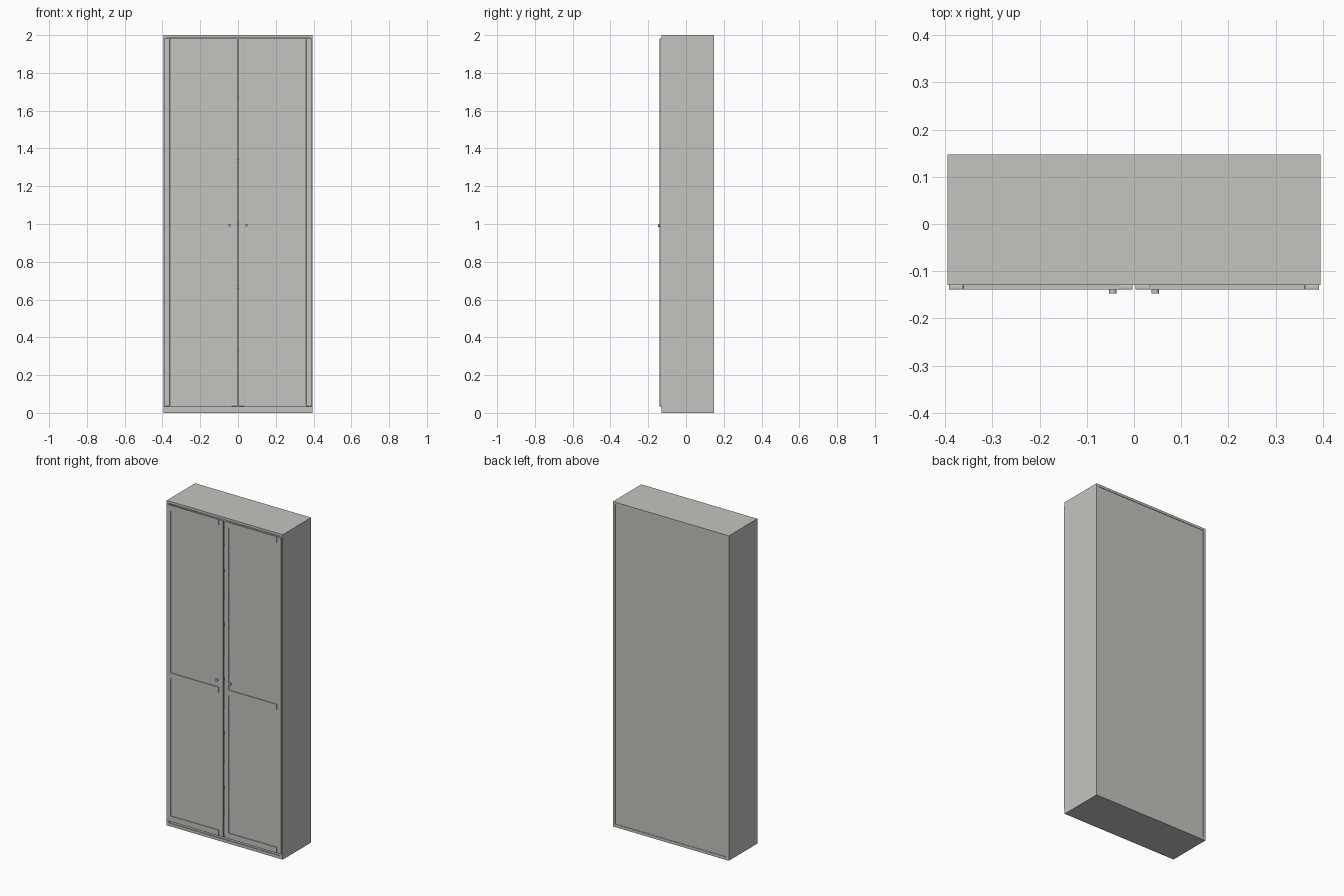
import bpy
from math import pi

cube = bpy.data.objects.get("Cube")
if cube:
    bpy.data.objects.remove(cube)

paint = bpy.data.materials.new("pale grey paint")
paint.use_nodes = True
colour = (0.55, 0.56, 0.52, 1)
paint.diffuse_color = colour
paint.node_tree.nodes["Principled BSDF"].inputs["Base Color"].default_value = colour


def box(name, x, y, z, bevel=0):
    """Box from (min, max) ranges on each axis."""
    ranges = (x, y, z)
    bpy.ops.mesh.primitive_cube_add(size=1, location=[(a + b) / 2 for a, b in ranges])
    ob = bpy.context.object
    ob.name = name
    ob.scale = [b - a for a, b in ranges]
    bpy.ops.object.transform_apply(location=False, rotation=False, scale=True)
    ob.data.materials.append(paint)
    if bevel:
        mod = ob.modifiers.new("soft edge", "BEVEL")
        mod.width = bevel
        mod.segments = 2
    return ob


W = 0.395                     # half width
BACK, FRONT = 0.147, -0.129   # carcass depth
DOOR_FRONT = -0.139
T = 0.015                     # board thickness
BASE, TOP = 0.018, 1.985
DOOR_Z = (0.035, 1.982)

# Carcass
box("top_board", (-W, W), (FRONT, BACK), (TOP, 2.0))
box("bottom_board", (-W, W), (FRONT, BACK), (0, BASE))
box("back_panel", (-W + T, W - T), (BACK - 0.009, BACK - 0.003), (BASE, TOP))
box("plinth_rail", (-W + T, W - T), (FRONT + 0.004, FRONT + 0.016), (BASE, DOOR_Z[0]))
for i in range(1, 6):
    z = 2.0 * i / 6
    box(f"shelf_{i}", (-W + T, W - T), (FRONT + 0.008, BACK - 0.009), (z - 0.007, z + 0.007))

# Sides, doors and knobs
for side, s in (("left", 1), ("right", -1)):
    def span(a, b):
        return tuple(sorted((s * a, s * b)))

    box(f"{side}_side", span(W - T, W), (FRONT, BACK), (BASE, TOP))

    depth = (DOOR_FRONT, FRONT)
    inner, outer, stile = 0.003, 0.392, 0.031
    box(f"{side}_door_inner_stile", span(inner, inner + stile), depth, DOOR_Z, 0.002)
    box(f"{side}_door_outer_stile", span(outer - stile, outer), depth, DOOR_Z, 0.002)
    middle = span(inner + stile, outer - stile)
    for part, z in (("bottom", (DOOR_Z[0], 0.07)),
                    ("middle", (0.918, 0.95)),
                    ("top", (1.948, DOOR_Z[1]))):
        box(f"{side}_door_{part}_rail", middle, depth, z)
    for part, z in (("lower", (0.07, 0.918)), ("upper", (0.95, 1.948))):
        box(f"{side}_door_{part}_panel", middle, (DOOR_FRONT + 0.004, FRONT - 0.001), z)

    bpy.ops.mesh.primitive_cylinder_add(vertices=24, radius=0.008, depth=0.01,
                                        location=(s * 0.045, DOOR_FRONT - 0.003, 0.993),
                                        rotation=(pi / 2, 0, 0))
    knob = bpy.context.object
    knob.name = f"{side}_knob"
    knob.data.materials.append(paint)
    bpy.ops.object.shade_smooth_by_angle()
